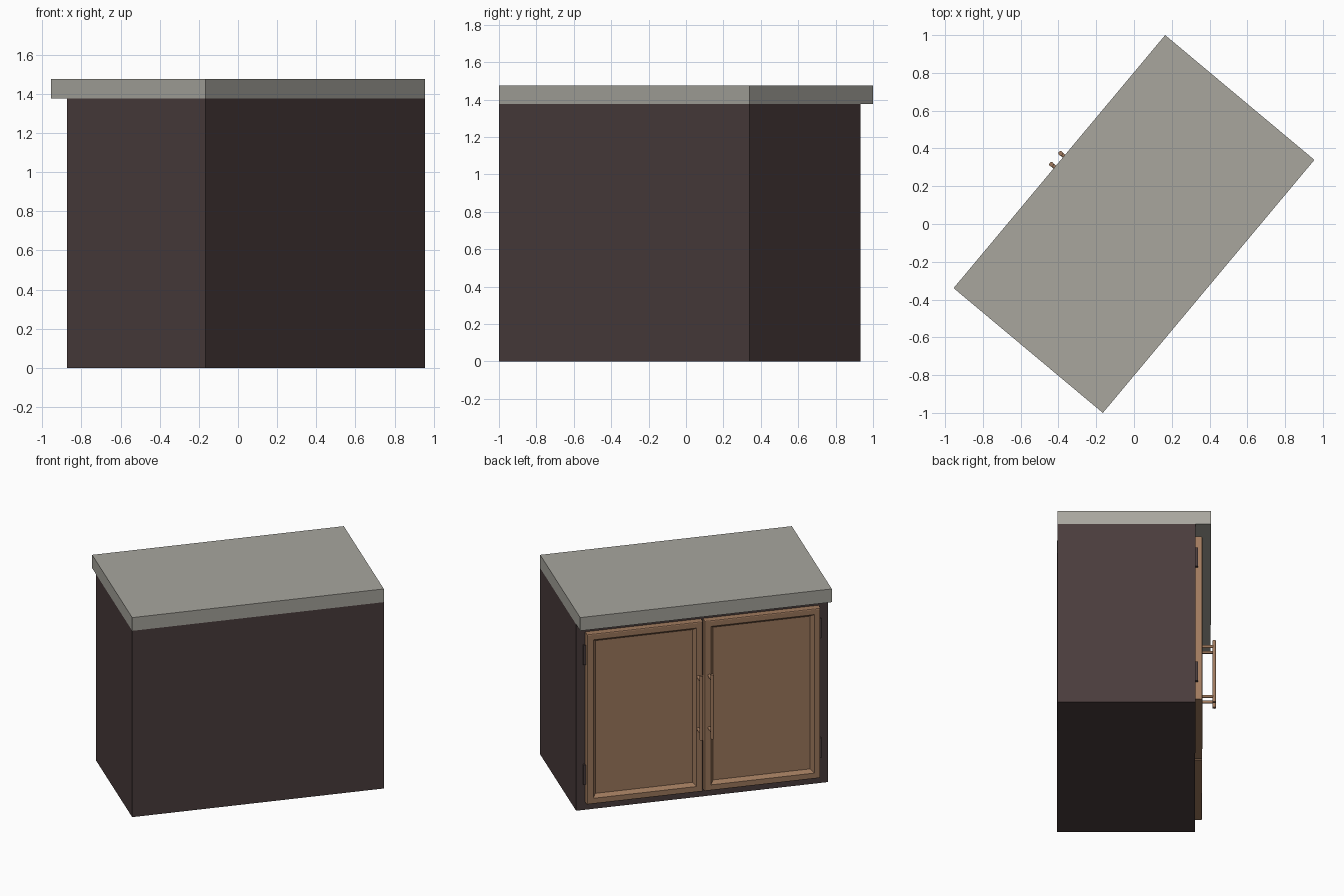
import bpy, bmesh, math
from mathutils import Matrix, Vector

if "Cube" in bpy.data.objects:
    bpy.data.objects.remove(bpy.data.objects["Cube"])

TURN = Matrix.Rotation(math.radians(-129.9), 4, 'Z')  # cabinet stands at an angle


def srgb(r, g, b):
    def lin(c):
        c /= 255
        return c / 12.92 if c <= 0.04045 else ((c + 0.055) / 1.055) ** 2.4
    return (lin(r), lin(g), lin(b), 1.0)


def material(name, *rgb):
    m = bpy.data.materials.new(name)
    m.diffuse_color = srgb(*rgb)
    m.use_nodes = True
    m.node_tree.nodes["Principled BSDF"].inputs["Base Color"].default_value = m.diffuse_color
    return m


stone = material("grey_stone", 168, 166, 158)
dark_wood = material("dark_wood", 74, 60, 60)
door_wood = material("warm_wood", 160, 122, 94)


def finish(bm, name, mat):
    bmesh.ops.recalc_face_normals(bm, faces=bm.faces)
    me = bpy.data.meshes.new(name)
    bm.to_mesh(me)
    bm.free()
    me.materials.append(mat)
    ob = bpy.data.objects.new(name, me)
    bpy.context.collection.objects.link(ob)
    ob.matrix_world = TURN
    return ob


def add_box(bm, lo, hi):
    lo, hi = Vector(lo), Vector(hi)
    m = Matrix.Translation((lo + hi) / 2) @ Matrix.Diagonal((*(hi - lo), 1))
    bmesh.ops.create_cube(bm, size=1, matrix=m)


def box(name, lo, hi, mat):
    bm = bmesh.new()
    add_box(bm, lo, hi)
    return finish(bm, name, mat)


def add_rod(bm, a, b, r):
    a, b = Vector(a), Vector(b)
    d = b - a
    m = Matrix.Translation((a + b) / 2) @ d.to_track_quat('Z', 'Y').to_matrix().to_4x4()
    bmesh.ops.create_cone(bm, cap_ends=True, segments=16, radius1=r, radius2=r,
                          depth=d.length, matrix=m)


FRONT = -0.41   # carcass front plane; the worktop overhangs it
DOOR = FRONT - 0.047

box("worktop", (-0.873, -0.515, 1.377), (0.873, 0.515, 1.475), stone)
box("carcass", (-0.873, FRONT, 0), (0.873, 0.515, 1.377), dark_wood)

for side, label in ((-1, "left"), (1, "right")):
    # Door with softened front edges and a sunken panel
    bm = bmesh.new()
    x0, x1 = sorted((side * 0.007, side * 0.81))
    add_box(bm, (x0, DOOR, 0.057), (x1, FRONT, 1.315))
    edges = [e for e in bm.edges if all(v.co.y < DOOR + 0.001 for v in e.verts)]
    bmesh.ops.bevel(bm, geom=edges, offset=0.008, segments=2, profile=0.5, affect='EDGES')
    bm.normal_update()
    panel = max((f for f in bm.faces if f.normal.y < -0.9), key=lambda f: f.calc_area())
    bmesh.ops.inset_region(bm, faces=[panel], thickness=0.05)
    bmesh.ops.inset_region(bm, faces=[panel], thickness=0.03, depth=-0.028)
    finish(bm, label + "_door", door_wood)

    # Bar handle on two posts
    bm = bmesh.new()
    x, y = side * 0.038, FRONT - 0.128
    add_rod(bm, (x, y, 0.48), (x, y, 0.955), 0.012)
    for z in (0.525, 0.91):
        add_rod(bm, (x, DOOR + 0.005, z), (x, y, z), 0.01)
    handle = finish(bm, label + "_handle", door_wood)
    bpy.context.view_layer.objects.active = handle
    handle.select_set(True)
    bpy.ops.object.shade_smooth_by_angle(angle=math.radians(40))
    handle.select_set(False)

    # Hinges on the outer door edge
    bm = bmesh.new()
    for z in (0.265, 1.15):
        xa, xb = sorted((side * 0.805, side * 0.826))
        add_box(bm, (xa, FRONT - 0.016, z - 0.073), (xb, FRONT + 0.005, z + 0.073))
    finish(bm, label + "_hinges", dark_wood)
